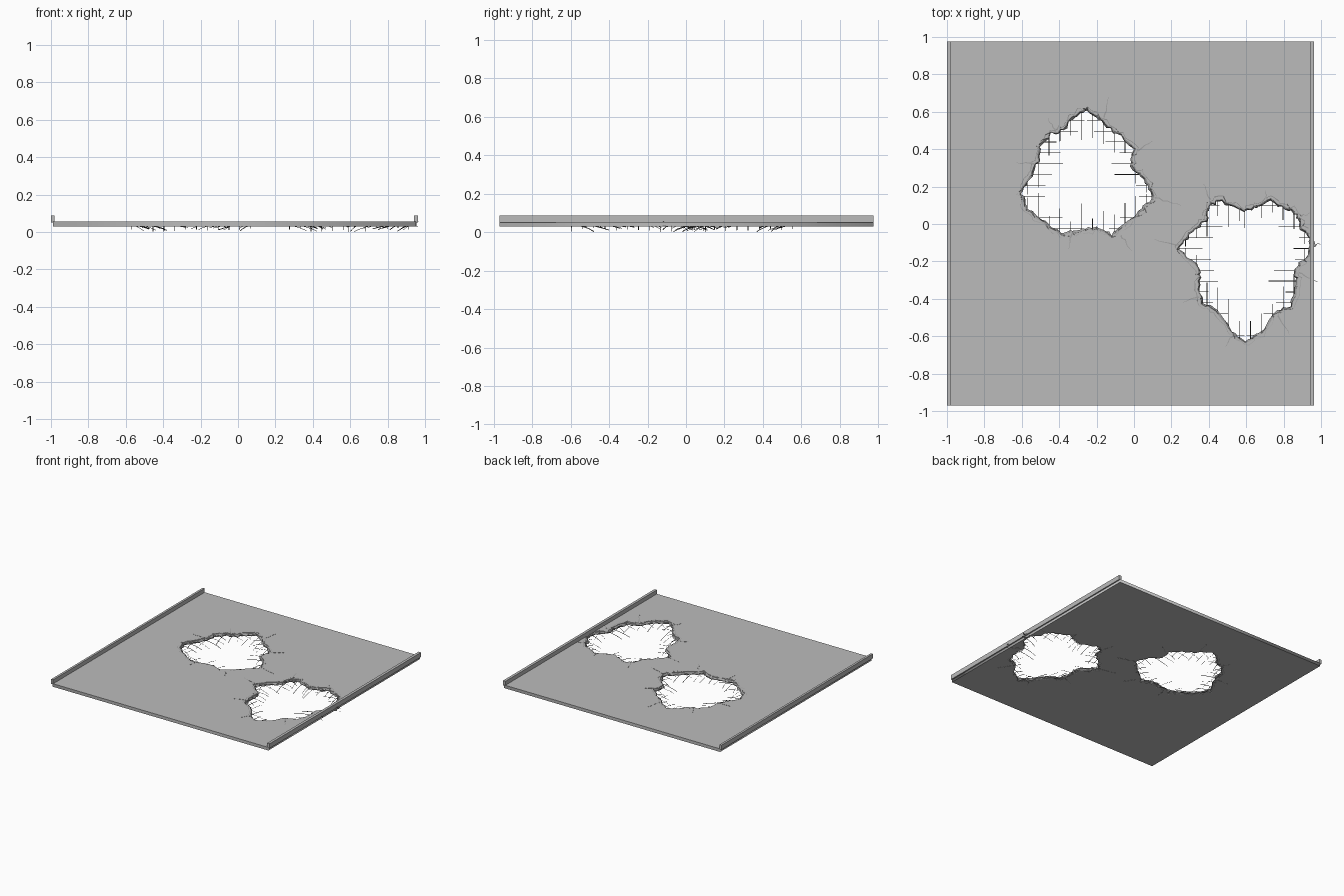
import bpy, bmesh, math, random
from mathutils import Vector

if "Cube" in bpy.data.objects:
    bpy.data.objects.remove(bpy.data.objects["Cube"])

random.seed(7)
Z0, Z1 = 0.03, 0.055          # slab underside and top


def material(name, v):
    m = bpy.data.materials.new(name)
    m.diffuse_color = (v, v, v, 1)
    m.use_nodes = True
    m.node_tree.nodes["Principled BSDF"].inputs["Base Color"].default_value = m.diffuse_color
    return m


CONCRETE = material("concrete grey", 0.5)
RUBBLE = material("broken concrete grey", 0.36)
STEEL = material("dark steel", 0.08)


def finish(name, bm, mat):
    bmesh.ops.recalc_face_normals(bm, faces=bm.faces)
    me = bpy.data.meshes.new(name)
    bm.to_mesh(me)
    bm.free()
    me.materials.append(mat)
    ob = bpy.data.objects.new(name, me)
    bpy.context.collection.objects.link(ob)
    return ob


def box(name, lo, hi, mat):
    bm = bmesh.new()
    bmesh.ops.create_cube(bm, size=1)
    for v in bm.verts:
        v.co = [(a + b) / 2 + c * (b - a) for a, b, c in zip(lo, hi, v.co)]
    return finish(name, bm, mat)


# Hole outlines, clockwise
HOLE_A = [(-.25, .61), (-.17, .55), (-.09, .48), (0, .40), (-.02, .31), (.055, .24),
          (.10, .15), (.045, .08), (-.035, .013), (-.12, -.06), (-.2, -.015), (-.29, -.035),
          (-.39, -.05), (-.475, .013), (-.57, .08), (-.605, .16), (-.55, .25), (-.505, .33),
          (-.505, .41), (-.45, .475), (-.375, .50), (-.32, .57)]
HOLE_B = [(.73, .13), (.81, .08), (.87, .05), (.885, -.02), (.94, -.08), (.93, -.17),
          (.86, -.24), (.865, -.325), (.84, -.44), (.75, -.475), (.68, -.58), (.595, -.63),
          (.525, -.575), (.44, -.46), (.365, -.425), (.355, -.325), (.35, -.24), (.24, -.135),
          (.295, -.055), (.39, .013), (.405, .095), (.47, .125), (.59, .06), (.655, .09)]
# Crack start and end points
CRACKS_A = [((-.42, .49), (-.46, .57)), ((-.16, .57), (-.135, .68)), ((.02, .39), (.10, .445)),
            ((.11, .14), (.25, .10)), ((-.07, -.06), (-.01, -.145)), ((-.33, -.05), (-.35, -.135)),
            ((-.53, .32), (-.63, .33))]
CRACKS_B = [((.41, .13), (.37, .215)), ((.71, .13), (.70, .18)), ((.89, .04), (.94, .06)),
            ((.94, -.11), (1.0, -.11)), ((.88, -.26), (.98, -.31)), ((.77, -.49), (.83, -.59)),
            ((.53, -.59), (.49, -.655)), ((.35, -.39), (.26, -.42)), ((.24, -.11), (.11, -.08))]


def jagged(pts, n=5, amp=0.008):
    """Split every side and shake the new points."""
    out = []
    for a, b in zip(pts, pts[1:] + pts[:1]):
        a, b = Vector(a), Vector(b)
        out.append(a)
        for i in range(1, n):
            out.append(a.lerp(b, i / n) + Vector((random.uniform(-amp, amp), random.uniform(-amp, amp))))
    return out


def outward(pts):
    """Outward normals of a clockwise loop."""
    res = []
    for i in range(len(pts)):
        t = pts[(i + 2) % len(pts)] - pts[i - 2]
        res.append(Vector((-t.y, t.x)).normalized())
    return res


# Slab with two ragged holes
edges = [jagged(HOLE_A), jagged(HOLE_B)]
normals = [outward(e) for e in edges]
openings = [[p + n * 0.01 for p, n in zip(e, ns)] for e, ns in zip(edges, normals)]
cu = bpy.data.curves.new("slab", "CURVE")
cu.dimensions, cu.fill_mode, cu.extrude = "2D", "BOTH", (Z1 - Z0) / 2
border = [(-.99, -.97), (.953, -.97), (.953, .975), (-.99, .975)]
for loop in [border] + openings:
    sp = cu.splines.new("POLY")
    sp.points.add(len(loop) - 1)
    for pt, p in zip(sp.points, loop):
        pt.co = (p[0], p[1], 0, 1)
    sp.use_cyclic_u = True
cu.materials.append(CONCRETE)
slab = bpy.data.objects.new("slab", cu)
slab.location.z = (Z0 + Z1) / 2
bpy.context.collection.objects.link(slab)
bpy.context.view_layer.objects.active = slab
slab.select_set(True)
bpy.ops.object.convert(target="MESH")

# Side kerbs
box("left_kerb", (-1, -.97, .05), (-.982, .975, .087), CONCRETE)
box("right_kerb", (.941, -.97, .05), (.963, .975, .087), CONCRETE)


def rim(name, pts, ns):
    """Crumbling lip wrapped round the edge of a hole."""
    bm = bmesh.new()
    rows = []
    for p, n in zip(pts, ns):
        r = random.uniform
        prof = [(r(.012, .032), Z1 + .001), (r(.002, .01), Z1 - r(.002, .006)), (r(-.004, .004), r(.04, .046)),
                (r(-.006, .004), r(.032, .037)), (r(.012, .025), Z0 - .001)]
        rows.append([bm.verts.new((*(p + n * o), z)) for o, z in prof])
    for a, b in zip(rows, rows[1:] + rows[:1]):
        for j in range(4):
            bm.faces.new((a[j], a[j + 1], b[j + 1]))
            bm.faces.new((a[j], b[j + 1], b[j]))
    ob = finish(name, bm, RUBBLE)
    return ob


def tube(bm, path, r, sides=4):
    """Thin bar along a path."""
    rings = []
    for i, p in enumerate(path):
        t = (path[min(i + 1, len(path) - 1)] - path[max(i - 1, 0)]).normalized()
        u = t.cross(Vector((0, 0, 1))).normalized()
        w = u.cross(t)
        rings.append([bm.verts.new(p + r * (u * math.cos(k * math.tau / sides) + w * math.sin(k * math.tau / sides)))
                      for k in range(sides)])
    for a, b in zip(rings, rings[1:]):
        for k in range(sides):
            bm.faces.new((a[k], a[(k + 1) % sides], b[(k + 1) % sides], b[k]))
    bm.faces.new(rings[0])
    bm.faces.new(rings[-1])


def rebar(name, pts, step=0.058):
    """Snapped mesh bars reaching in from the edge and sagging."""
    bm = bmesh.new()
    for axis in (0, 1):
        lo, hi = min(p[axis] for p in pts), max(p[axis] for p in pts)
        c = lo + step * 0.6
        while c < hi - 0.01:
            hits = []
            for a, b in zip(pts, pts[1:] + pts[:1]):
                if (a[axis] < c) != (b[axis] < c):
                    f = (c - a[axis]) / (b[axis] - a[axis])
                    hits.append(a[1 - axis] + f * (b[1 - axis] - a[1 - axis]))
            hits.sort()
            if len(hits) > 1:
                for start, end in ((hits[0], hits[-1]), (hits[-1], hits[0])):
                    span = min(random.uniform(.04, .15), abs(end - start) * .45)
                    d = math.copysign(1, end - start)
                    drop = random.uniform(.01, .037)
                    path = []
                    for i in range(6):
                        f = i / 5
                        q = [0, 0, .0395 - drop * f * f]
                        q[axis] = c
                        q[1 - axis] = start + d * (span * f - .015 * (1 - f))
                        path.append(Vector(q))
                    tube(bm, path, random.choice((.0012, .0012, .002)))
            c += step
    finish(name, bm, STEEL)


def cracks(name, lines):
    """Wavy tapering crack plates on both faces of the slab."""
    bm = bmesh.new()
    for a, b in lines:
        a, b = Vector(a), Vector(b)
        side = Vector((a.y - b.y, b.x - a.x)).normalized()
        mids = [a.lerp(b, i / 6) + side * (random.uniform(-.006, .006) if 0 < i < 6 else 0) for i in range(7)]
        for z in (Z1 + .001, Z0 - .001):
            row = [[bm.verts.new((*(m + side * s * (.004 - .0005 * i)), z)) for s in (-1, 1)]
                   for i, m in enumerate(mids)]
            for p, q in zip(row, row[1:]):
                bm.faces.new((p[0], p[1], q[1], q[0]))
    ob = finish(name, bm, RUBBLE)
    mod = ob.modifiers.new("thickness", "SOLIDIFY")
    mod.thickness, mod.offset = .001, 0


for tag, e, ns, lines in (("rear", edges[0], normals[0], CRACKS_A), ("front", edges[1], normals[1], CRACKS_B)):
    rim(tag + "_hole_rim", e, ns)
    rebar(tag + "_hole_rebar", e)
    cracks(tag + "_hole_cracks", lines)

# Longest broken bar, hanging lowest
bm = bmesh.new()
tube(bm, [Vector((.59, .07, .0395)), Vector((.59, .03, .03)), Vector((.59, -.02, .0013))], .0013)
finish("hanging_bar", bm, STEEL)
